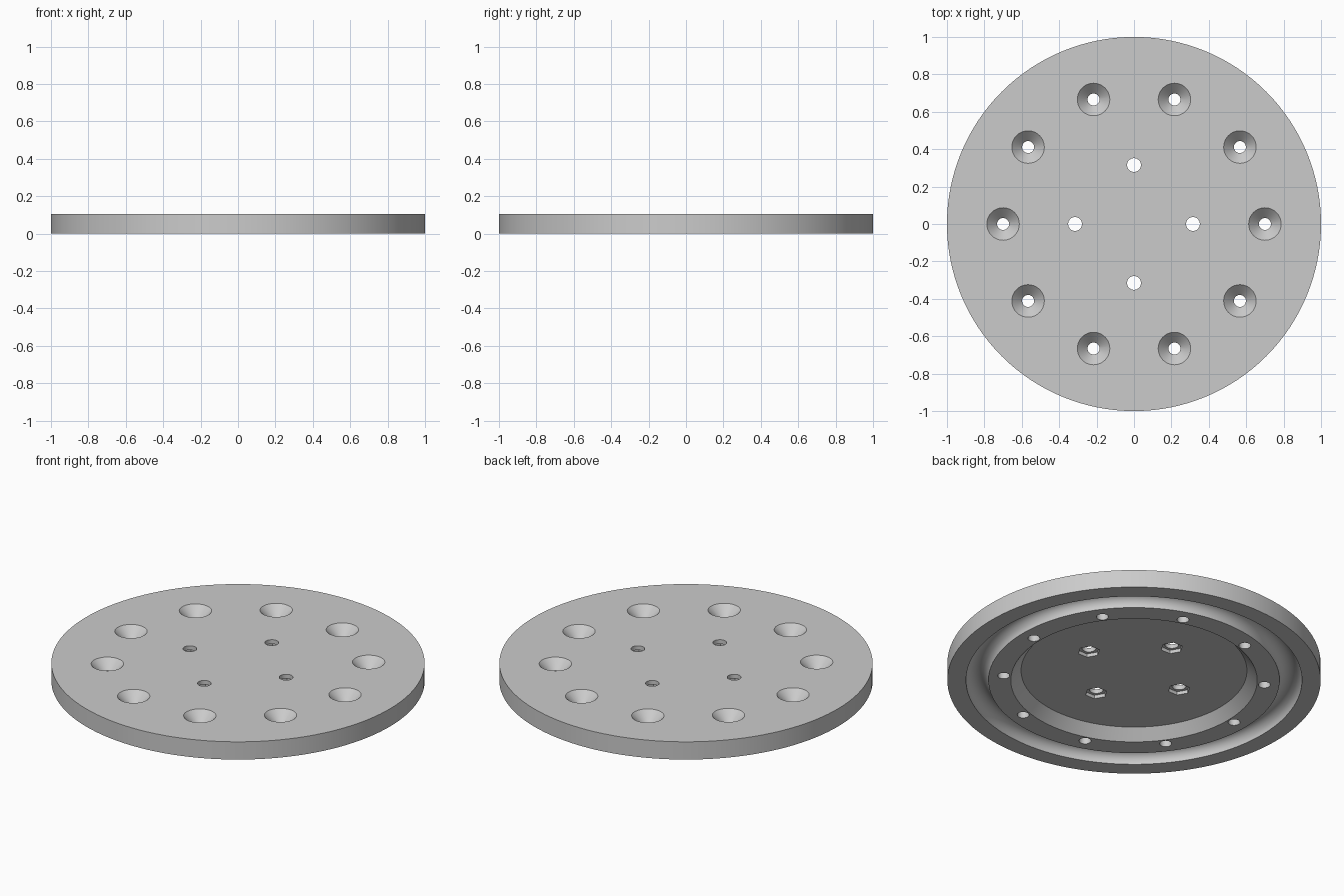
import bpy, bmesh
from math import pi, sin, cos, radians
from mathutils import Matrix, Vector

if "Cube" in bpy.data.objects:
    bpy.data.objects.remove(bpy.data.objects["Cube"])

HEIGHT = 0.105      # plate thickness
FLOOR = 0.06        # underside recess depth
HOLE_RING = 0.70    # countersunk hole circle
BOLT_RING = 0.315   # bolt hole circle

grey = bpy.data.materials.new("light grey")
grey.use_nodes = True
colour = (0.6, 0.6, 0.6, 1)
grey.diffuse_color = colour
grey.node_tree.nodes["Principled BSDF"].inputs["Base Color"].default_value = colour


def lathe(bm, profile, steps, centre=(0, 0)):
    """Spin an open (radius, z) profile about a vertical axis and cap both ends."""
    rings = []
    for r, z in profile:
        rings.append([bm.verts.new((centre[0] + r * cos(2 * pi * i / steps),
                                    centre[1] + r * sin(2 * pi * i / steps), z))
                      for i in range(steps)])
    for low, high in zip(rings, rings[1:]):
        for i in range(steps):
            j = (i + 1) % steps
            bm.faces.new((low[i], low[j], high[j], high[i]))
    bm.faces.new(rings[0])
    bm.faces.new(rings[-1])


def finish(bm, name):
    bmesh.ops.recalc_face_normals(bm, faces=bm.faces)
    mesh = bpy.data.meshes.new(name)
    bm.to_mesh(mesh)
    bm.free()
    mesh.materials.append(grey)
    obj = bpy.data.objects.new(name, mesh)
    bpy.context.collection.objects.link(obj)
    return obj


def around(radius, count):
    return [(radius * cos(2 * pi * i / count), radius * sin(2 * pi * i / count))
            for i in range(count)]


# Round plate with a half-round groove and a bevelled recess underneath
groove = [(0.84 + 0.06 * cos(pi * i / 16), 0.06 * sin(pi * i / 16)) for i in range(17)]
bm = bmesh.new()
lathe(bm, [(1, HEIGHT), (1, 0)] + groove + [(0.66, 0), (0.605, FLOOR)], 128)
plate = finish(bm, "round_plate")

# Countersunk holes and plain bolt holes
bm = bmesh.new()
for spot in around(HOLE_RING, 10):
    lathe(bm, [(0.032, -0.05), (0.032, HEIGHT - 0.055), (0.087, HEIGHT),
               (0.107, HEIGHT + 0.02)], 40, spot)
for spot in around(BOLT_RING, 4):
    lathe(bm, [(0.037, -0.05), (0.037, HEIGHT + 0.05)], 32, spot)
drills = finish(bm, "hole_cutter")

# Hexagonal nut pockets in the recess floor
bm = bmesh.new()
for spot in around(BOLT_RING, 4):
    lathe(bm, [(0.06, FLOOR - 0.03), (0.06, FLOOR + 0.02)], 6, spot)
pockets = finish(bm, "nut_pocket_cutter")

# Cut the plate
bpy.context.view_layer.objects.active = plate
for cutter in (pockets, drills):
    cutter.hide_render = True
    cut = plate.modifiers.new(cutter.name, "BOOLEAN")
    cut.operation = "DIFFERENCE"
    cut.solver = "EXACT"
    cut.object = cutter
    bpy.ops.object.modifier_apply(modifier=cut.name)
    bpy.data.objects.remove(cutter)

# Smooth round walls, keep crisp edges
bpy.ops.object.select_all(action="DESELECT")
plate.select_set(True)
bpy.ops.object.shade_smooth_by_angle(angle=radians(30))
